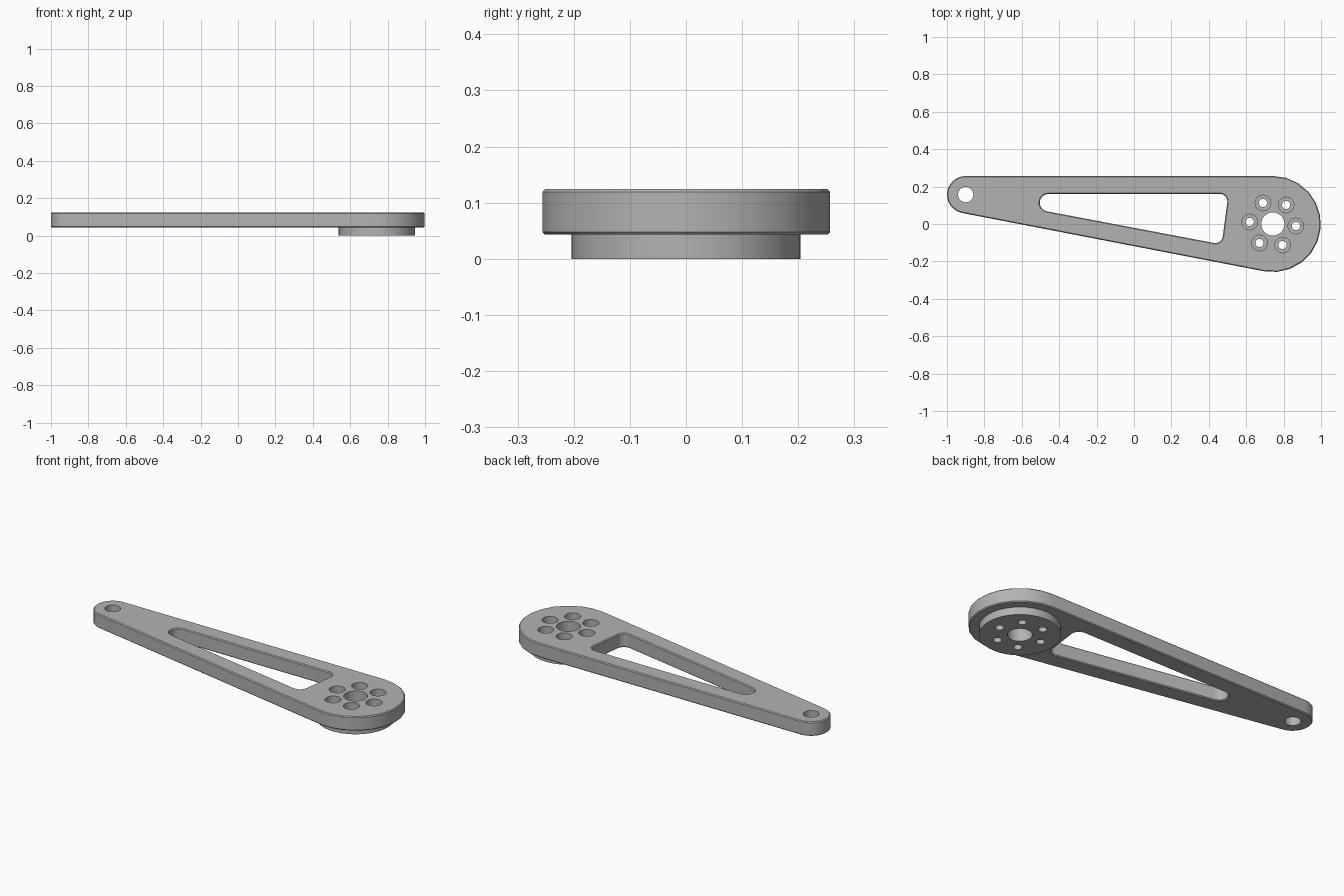
import bpy, bmesh, math
from mathutils import Vector

cube = bpy.data.objects.get("Cube")
if cube:
    bpy.data.objects.remove(cube)

BOTTOM, TOP = 0.043, 0.124
HUB = Vector((0.742, 0.0))
TIP = Vector((-0.9, 0.157))

grey = bpy.data.materials.new("machined grey")
grey.use_nodes = True
colour = (0.45, 0.45, 0.45, 1)
grey.diffuse_color = colour
grey.node_tree.nodes["Principled BSDF"].inputs["Base Color"].default_value = colour


def prism(name, outline, z0, z1):
    bm = bmesh.new()
    base = bm.faces.new([bm.verts.new((x, y, z0)) for x, y in outline])
    up = bmesh.ops.extrude_face_region(bm, geom=[base])["geom"]
    bmesh.ops.translate(bm, vec=(0, 0, z1 - z0),
                        verts=[v for v in up if isinstance(v, bmesh.types.BMVert)])
    bmesh.ops.recalc_face_normals(bm, faces=bm.faces)
    mesh = bpy.data.meshes.new(name)
    bm.to_mesh(mesh)
    bm.free()
    obj = bpy.data.objects.new(name, mesh)
    bpy.context.collection.objects.link(obj)
    return obj


def cylinder(name, centre, radius, z0, z1, sides=32):
    ring = [(centre[0] + radius * math.cos(math.tau * i / sides),
             centre[1] + radius * math.sin(math.tau * i / sides)) for i in range(sides)]
    return prism(name, ring, z0, z1)


def belt(circles, steps):
    """Outline wrapped tightly round circles listed counter-clockwise."""
    normals = []
    for (a, ra), (b, rb) in zip(circles, circles[1:] + circles[:1]):
        d = b - a
        normals.append(math.atan2(d.y, d.x) - math.pi / 2 + math.asin((ra - rb) / d.length))
    points = []
    for i, (c, r) in enumerate(circles):
        start = normals[i - 1]
        sweep = (normals[i] - start) % math.tau
        for k in range(steps + 1):
            a = start + sweep * k / steps
            points.append((c.x + r * math.cos(a), c.y + r * math.sin(a)))
    return points


def boolean(target, tool, operation):
    mod = target.modifiers.new(tool.name, "BOOLEAN")
    mod.operation, mod.object, mod.solver = operation, tool, "EXACT"
    tool.hide_render = True
    helpers.append(tool)


helpers = []

# Tapered arm plate with its triangular window
arm = prism("lever_arm", belt([(TIP, 0.1), (HUB, 0.257)], 12), BOTTOM, TOP)
window = belt([(Vector((-0.457, 0.114)), 0.047),
               (Vector((0.435, -0.062)), 0.04),
               (Vector((0.459, 0.121)), 0.04)], 8)
boolean(arm, prism("window_cutter", window, -0.1, 0.3), "DIFFERENCE")

# Small chamfer on the rims
bevel = arm.modifiers.new("rim_chamfer", "BEVEL")
bevel.width, bevel.segments = 0.005, 1
bevel.limit_method, bevel.angle_limit = "ANGLE", math.radians(60)

# Round boss below the hub
boolean(arm, cylinder("hub_boss", HUB, 0.204, 0, 0.06, 48), "UNION")

# Shaft hole, tip hole and ring of counterbored bolt holes
boolean(arm, cylinder("shaft_cutter", HUB, 0.062, -0.1, 0.3), "DIFFERENCE")
boolean(arm, cylinder("tip_cutter", TIP, 0.041, -0.1, 0.3), "DIFFERENCE")
for i in range(6):
    a = math.radians(60 * i - 5)
    spot = HUB + 0.124 * Vector((math.cos(a), math.sin(a)))
    boolean(arm, cylinder("bolt_cutter", spot, 0.022, -0.1, 0.3, 24), "DIFFERENCE")
    boolean(arm, cylinder("counterbore_cutter", spot, 0.042, 0.045, 0.3, 24), "DIFFERENCE")

# Bake the cuts, then shade
bpy.ops.object.select_all(action="DESELECT")
arm.select_set(True)
bpy.context.view_layer.objects.active = arm
bpy.ops.object.convert(target="MESH")
for tool in helpers:
    bpy.data.objects.remove(tool)
arm.data.materials.clear()
arm.data.materials.append(grey)
bpy.ops.object.shade_smooth_by_angle(angle=math.radians(30))
